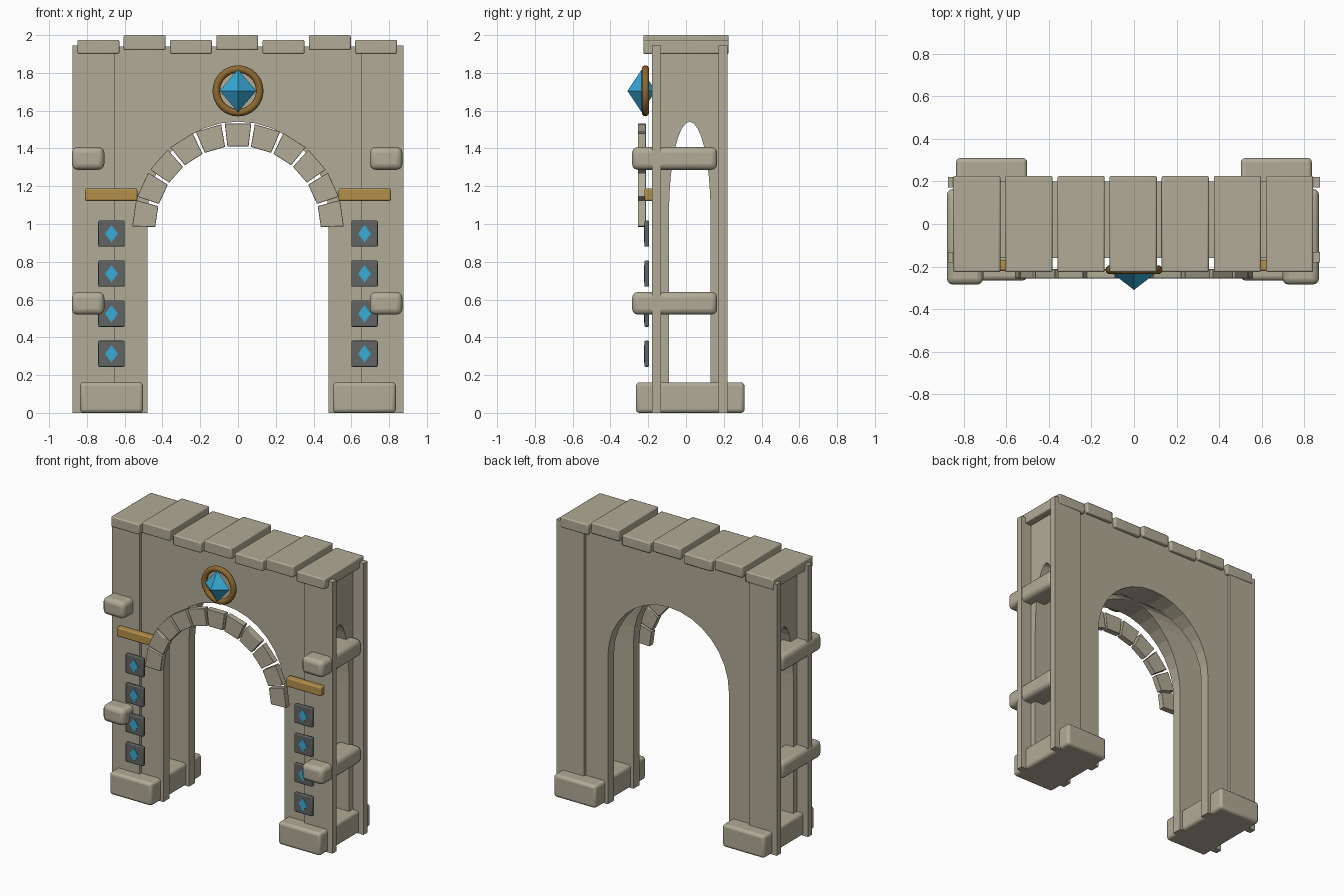
import bpy, bmesh, math
from mathutils import Matrix

if "Cube" in bpy.data.objects:
    bpy.data.objects.remove(bpy.data.objects["Cube"])


def material(name, rgb):
    m = bpy.data.materials.new(name)
    m.diffuse_color = (*rgb, 1)
    m.use_nodes = True
    m.node_tree.nodes["Principled BSDF"].inputs["Base Color"].default_value = m.diffuse_color
    return m


STONE = material("stone", (0.44, 0.41, 0.31))
GOLD = material("gold", (0.45, 0.28, 0.07))
BRONZE = material("bronze", (0.27, 0.14, 0.03))
SLATE = material("slate", (0.12, 0.13, 0.125))
BLUE = material("blue_crystal", (0.04, 0.40, 0.68))


def finish(name, bm, mat, bevel=0, segments=3):
    bmesh.ops.recalc_face_normals(bm, faces=bm.faces)
    me = bpy.data.meshes.new(name)
    bm.to_mesh(me)
    bm.free()
    ob = bpy.data.objects.new(name, me)
    bpy.context.collection.objects.link(ob)
    if mat:
        me.materials.append(mat)
    bpy.context.view_layer.objects.active = ob
    if bevel:
        b = ob.modifiers.new("bevel", 'BEVEL')
        b.width, b.segments = bevel, segments
        bpy.ops.object.select_all(action='DESELECT')
        ob.select_set(True)
        bpy.ops.object.shade_smooth_by_angle(angle=math.radians(35))
    return ob


def box(name, x, y, z, mat=STONE, bevel=0, segments=3):
    bm = bmesh.new()
    bmesh.ops.create_cube(bm, size=1)
    for v in bm.verts:
        v.co = [(lo + hi) / 2 + c * (hi - lo) for c, (lo, hi) in zip(v.co, (x, y, z))]
    return finish(name, bm, mat, bevel, segments)


def prism(name, pts, y0, y1, mat, bevel=0, turn=None):
    """Extrude an (x, z) outline from y0 to y1."""
    bm = bmesh.new()
    face = bm.faces.new([bm.verts.new((px, y0, pz)) for px, pz in pts])
    new = bmesh.ops.extrude_face_region(bm, geom=[face])["geom"]
    bmesh.ops.translate(bm, vec=(0, y1 - y0, 0),
                        verts=[g for g in new if isinstance(g, bmesh.types.BMVert)])
    if turn:
        bm.transform(turn)
    return finish(name, bm, mat, bevel, 2)


def mirrored(x0, x1):
    return ((side, tuple(sorted((s * x0, s * x1)))) for side, s in (("right", 1), ("left", -1)))


CY = 0.02  # depth centre of the masonry


def arch(half_width):
    pts = [(half_width, -0.1)]
    for i in range(17):
        a = math.pi * i / 16
        pts.append((half_width * math.cos(a), 1.06 + 0.482 * math.sin(a)))
    return pts + [(-half_width, -0.1)]


# Main wall block, cut by a wide front arch and a narrow side arch
wall = box("gate_wall", (-0.79, 0.79), (CY - 0.18, CY + 0.18), (0, 1.94))
cut_front = prism("cutter_front", arch(0.48), -1, 1, None)
cut_side = prism("cutter_side", arch(0.11), -1.5, 1.5, None,
                 turn=Matrix.Translation((0, CY, 0)) @ Matrix.Rotation(math.pi / 2, 4, 'Z'))
for cutter in (cut_front, cut_side):
    mod = wall.modifiers.new("arch_cut", 'BOOLEAN')
    mod.operation, mod.solver, mod.object = 'DIFFERENCE', 'EXACT', cutter
    bpy.context.view_layer.objects.active = wall
    bpy.ops.object.modifier_apply(modifier=mod.name)
    bpy.data.objects.remove(cutter)

# Pillars: corner posts, foot blocks, side bands, gold ledges, rune tiles
for side, xr in mirrored(0.655, 0.875):
    box(f"front_post_{side}", xr, (-0.18, -0.132), (0, 1.945))
    box(f"back_post_{side}", xr, (0.172, 0.22), (0, 1.945))
for side, xr in mirrored(0.502, 0.836):
    box(f"foot_block_{side}", xr, (-0.265, 0.31), (0, 0.162), bevel=0.02)
for side, xr in (("right", (0.698, 0.87)), ("left", (-0.88, -0.708))):
    for i, z in enumerate((0.58, 1.347)):
        box(f"side_band_{side}_{i}", xr, (-0.285, 0.165), (z - 0.06, z + 0.06), bevel=0.03)
for side, xr in mirrored(0.533, 0.81):
    box(f"gold_ledge_{side}", xr, (-0.22, -0.17), (1.123, 1.188), GOLD, 0.008, 2)
for side, xr in mirrored(0.60, 0.74):
    xc = sum(xr) / 2
    for i in range(4):
        z = 0.313 + 0.212 * i
        box(f"rune_tile_{side}_{i}", xr, (-0.22, -0.195), (z - 0.069, z + 0.069), SLATE, 0.006, 2)
        prism(f"rune_diamond_{side}_{i}",
              [(xc - 0.034, z), (xc, z - 0.046), (xc + 0.034, z), (xc, z + 0.046)],
              -0.223, -0.21, BLUE)

# Arch stones: tapered wedges standing proud of the wall
for i in range(11):
    tilt = math.radians((i - 5) * 16.3)
    turn = Matrix.Translation((0, 0, 0.975)) @ Matrix.Rotation(tilt, 4, 'Y')
    prism(f"arch_stone_{i}", [(-0.056, 0.435), (0.056, 0.435), (0.07, 0.556), (-0.07, 0.556)],
          -0.255, -0.212, STONE, 0.003, turn)

# Coping slabs along the top, alternating in height
for i in range(7):
    xc = (i - 3) * 0.245 - 0.004
    zr = (1.92, 2.0) if i % 2 else (1.9, 1.975)
    box(f"coping_slab_{i}", (xc - 0.111, xc + 0.111), (-0.226, 0.226), zr, bevel=0.008, segments=2)

# Crystal in a bronze ring above the arch
bpy.ops.mesh.primitive_torus_add(major_radius=0.115, minor_radius=0.02, major_segments=32,
                                 minor_segments=10, location=(0, -0.215, 1.705),
                                 rotation=(math.pi / 2, 0, 0))
ring = bpy.context.object
ring.name = "crystal_ring"
ring.data.materials.append(BRONZE)
bpy.ops.object.shade_smooth_by_angle(angle=math.radians(40))

bm = bmesh.new()
rim = [bm.verts.new(p) for p in ((0.097, -0.235, 1.705), (0, -0.235, 1.818),
                                 (-0.097, -0.235, 1.705), (0, -0.235, 1.592))]
for tip in (bm.verts.new((0, -0.31, 1.705)), bm.verts.new((0, -0.16, 1.705))):
    for k in range(4):
        bm.faces.new((rim[k], rim[(k + 1) % 4], tip))
finish("crystal", bm, BLUE)
